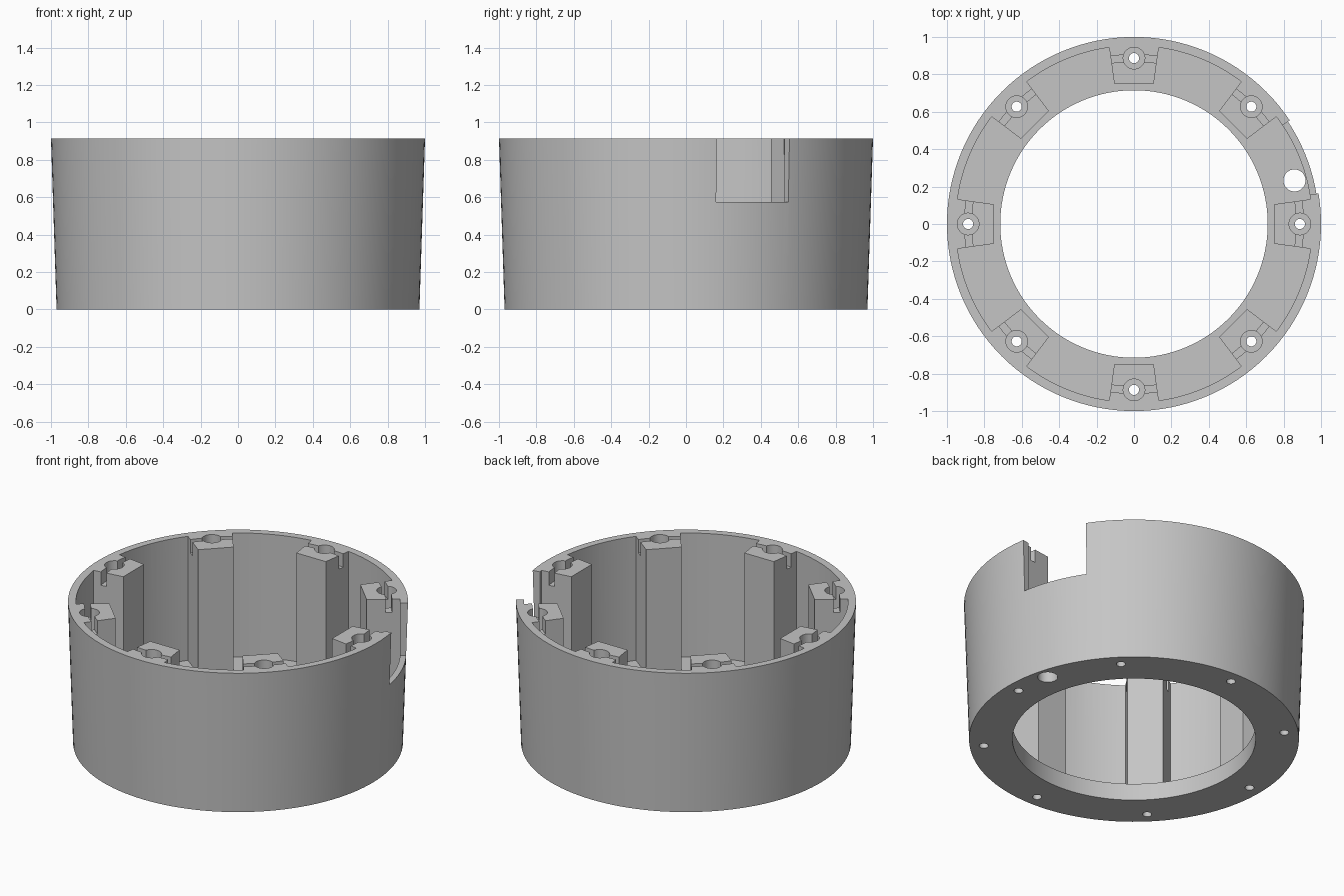
import bpy, bmesh
from math import sin, cos, radians, pi

if "Cube" in bpy.data.objects:
    bpy.data.objects.remove(bpy.data.objects["Cube"])

H = 0.915          # total height
FLOOR = 0.11       # floor thickness
WALL_IN = 0.953    # inside radius of the wall
BOSS_IN = 0.757    # radius of the inner boss corners
HOLE_R = 0.887     # radius of the screw circle

grey = bpy.data.materials.new("plain grey")
grey.diffuse_color = (0.56, 0.56, 0.56, 1)
grey.use_nodes = True
grey.node_tree.nodes["Principled BSDF"].inputs["Base Color"].default_value = grey.diffuse_color


def polar(r, deg):
    return r * cos(radians(deg)), r * sin(radians(deg))


def finish(name, bm):
    bmesh.ops.recalc_face_normals(bm, faces=bm.faces)
    me = bpy.data.meshes.new(name)
    bm.to_mesh(me)
    bm.free()
    me.materials.append(grey)
    ob = bpy.data.objects.new(name, me)
    bpy.context.collection.objects.link(ob)
    return ob


def lathe(name, profile, n=128):
    """Closed (r, z) profile turned round the z axis."""
    bm = bmesh.new()
    rings = [[bm.verts.new((*polar(r, 360 * i / n), z)) for r, z in profile] for i in range(n)]
    m = len(profile)
    for i in range(n):
        a, b = rings[i], rings[(i + 1) % n]
        for j in range(m):
            k = (j + 1) % m
            bm.faces.new((a[j], b[j], b[k], a[k]))
    return finish(name, bm)


def prism(name, outlines, z0, z1):
    """Vertical prisms from one or more separate outlines."""
    bm = bmesh.new()
    for pts in outlines:
        lo = [bm.verts.new((x, y, z0)) for x, y in pts]
        hi = [bm.verts.new((x, y, z1)) for x, y in pts]
        bm.faces.new(lo[::-1])
        bm.faces.new(hi)
        for i in range(len(pts)):
            j = (i + 1) % len(pts)
            bm.faces.new((lo[i], lo[j], hi[j], hi[i]))
    return finish(name, bm)


def circle(r, cx, cy, n=32):
    return [(cx + r * cos(2 * pi * i / n), cy + r * sin(2 * pi * i / n)) for i in range(n)]


def cut(target, cutter):
    mod = target.modifiers.new("cut", 'BOOLEAN')
    mod.operation, mod.solver, mod.object = 'DIFFERENCE', 'EXACT', cutter
    dg = bpy.context.evaluated_depsgraph_get()
    me = bpy.data.meshes.new_from_object(target.evaluated_get(dg))
    target.modifiers.clear()
    target.data = me
    bpy.data.objects.remove(cutter)


# Tapered ring body with the large central opening
body = lathe("housing", [(0.715, 0), (0.97, 0), (1.0, H), (0.715, H)])

# Cavity outline: wall arcs alternating with eight inward bosses
outline = []
for k in range(8):
    a = 45 * k
    outline += [polar(BOSS_IN, a - 8), polar(BOSS_IN, a + 8)]
    outline += [polar(WALL_IN, a + 8 + 29 * i / 12) for i in range(13)]
cut(body, prism("cavity_cutter", [outline], FLOOR, 1.2))

# Curved slot across every boss top
cut(body, lathe("slot_cutter", [(0.869, 0.828), (0.906, 0.828), (0.906, 1.2), (0.869, 1.2)]))

# Screw holes and their wider recesses
centres = [polar(HOLE_R, 45 * k) for k in range(8)]
cut(body, prism("recess_cutter", [circle(0.058, *c) for c in centres], 0.75, 1.2))
cut(body, prism("screw_cutter", [circle(0.027, *c) for c in centres], -0.1, 1.2))

# Cable hole through the floor
cut(body, prism("cable_cutter", [circle(0.059, 0.858, 0.233)], -0.1, 0.4))

# Side notch in the wall
notch = [polar(r, a) for r, a in ((0.9, 9.4), (1.15, 9.4), (1.15, 33.6), (0.9, 33.6))]
cut(body, prism("notch_cutter", [notch], 0.575, 1.2))

# Smooth round walls, sharp edges
bpy.context.view_layer.objects.active = body
body.select_set(True)
bpy.ops.object.shade_smooth_by_angle(angle=radians(25))
